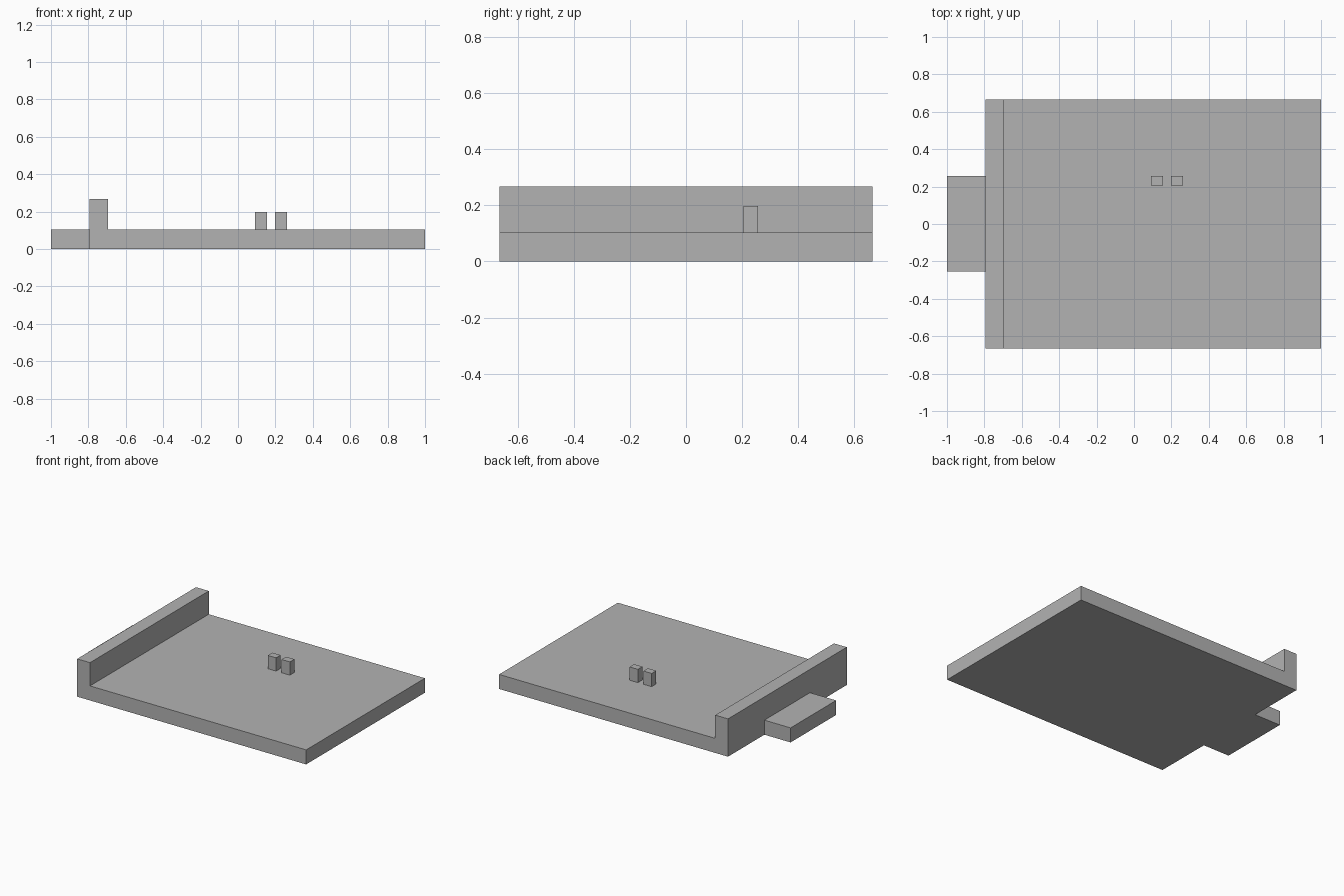
import bpy, bmesh
from mathutils import Vector

cube = bpy.data.objects.get("Cube")
if cube:
    bpy.data.objects.remove(cube, do_unlink=True)

grey = bpy.data.materials.new("plain grey")
grey.use_nodes = True
colour = (0.45, 0.45, 0.45, 1)
grey.diffuse_color = colour
grey.node_tree.nodes["Principled BSDF"].inputs["Base Color"].default_value = colour


def extrude_profile(name, points, direction):
    """Solid made by sweeping a flat outline along a direction."""
    bm = bmesh.new()
    face = bm.faces.new([bm.verts.new(p) for p in points])
    swept = bmesh.ops.extrude_face_region(bm, geom=[face])["geom"]
    verts = [v for v in swept if isinstance(v, bmesh.types.BMVert)]
    bmesh.ops.translate(bm, vec=Vector(direction), verts=verts)
    # Put the starting cap back if the sweep consumed it
    bmesh.ops.holes_fill(bm, edges=[e for e in bm.edges if e.is_boundary])
    bmesh.ops.recalc_face_normals(bm, faces=bm.faces)
    mesh = bpy.data.meshes.new(name)
    bm.to_mesh(mesh)
    bm.free()
    mesh.materials.append(grey)
    obj = bpy.data.objects.new(name, mesh)
    bpy.context.collection.objects.link(obj)
    return obj


def box(name, x0, x1, y0, y1, z0, z1):
    outline = [(x0, y0, z0), (x1, y0, z0), (x1, y1, z0), (x0, y1, z0)]
    return extrude_profile(name, outline, (0, 0, z1 - z0))


wall_x, deck_z, half_depth = -0.795, 0.103, 0.665

# Deck with the raised wall along its right edge
section = [(wall_x, 0), (1, 0), (1, deck_z), (-0.695, deck_z),
           (-0.695, 0.268), (wall_x, 0.268)]
extrude_profile("deck_and_wall", [(x, -half_depth, z) for x, z in section],
                (0, 2 * half_depth, 0))

# Step outside the wall
box("outer_step", -1, wall_x, -0.253, 0.257, 0, deck_z)

# Pair of small posts standing on the deck
for name, x in (("right_post", 0.09), ("left_post", 0.198)):
    box(name, x, x + 0.065, 0.205, 0.256, deck_z, 0.197)
